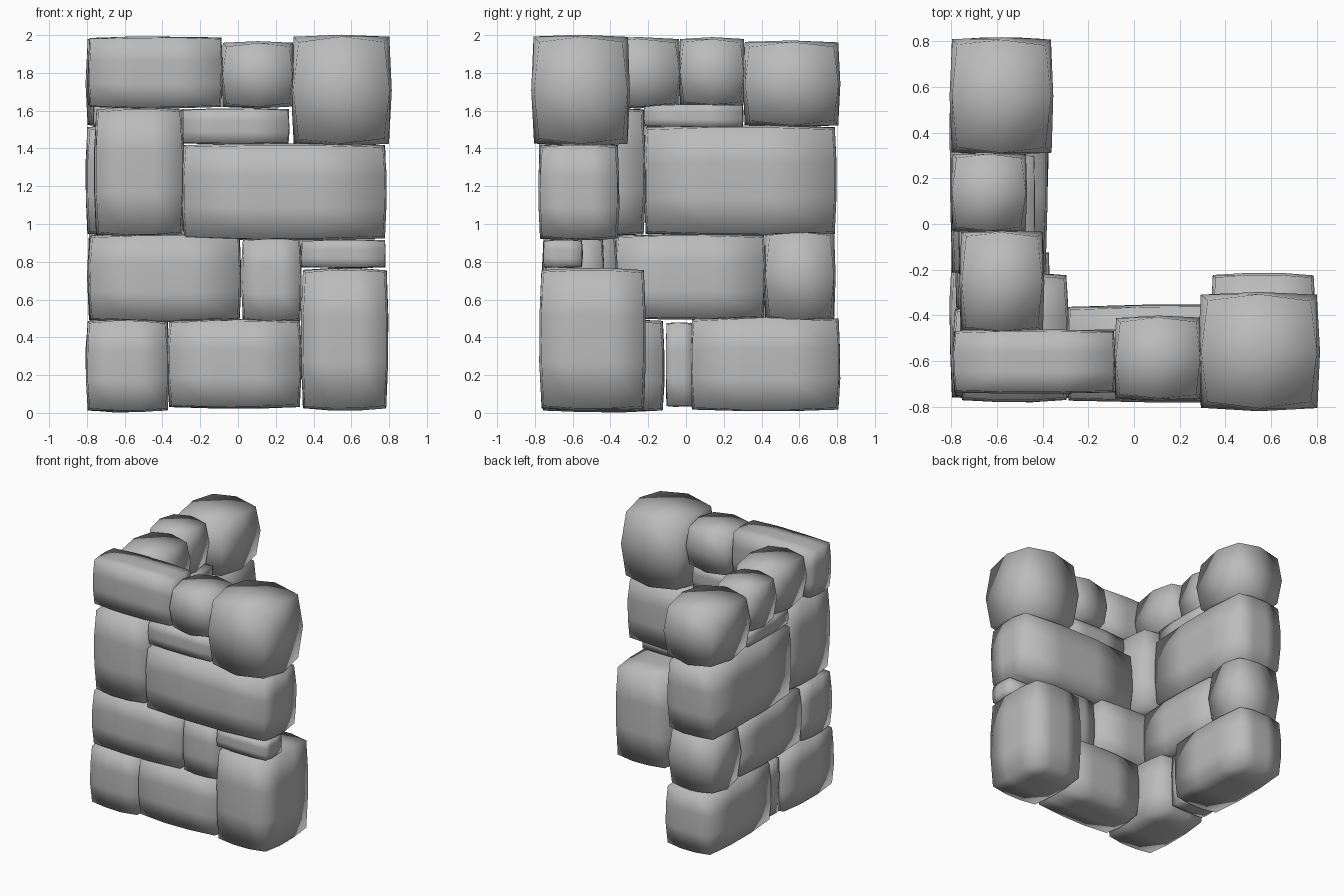
import bpy, bmesh, random
from mathutils import Vector

if "Cube" in bpy.data.objects:
    bpy.data.objects.remove(bpy.data.objects["Cube"], do_unlink=True)

random.seed(4)
stone_grey = bpy.data.materials.new("stone_grey")
stone_grey.use_nodes = True
GREY = (0.5, 0.5, 0.5, 1)
stone_grey.diffuse_color = GREY
stone_grey.node_tree.nodes["Principled BSDF"].inputs["Base Color"].default_value = GREY


def stone(name, x, y, z):
    """Pillow-shaped block filling the given ranges; stubby ones lose their corners."""
    low, high = (Vector(v) for v in zip(x, y, z))
    size, middle = high - low, (low + high) / 2
    compact = max(size) / min(size) < 1.4
    corner = 0.06 if compact else 0.01
    bm = bmesh.new()
    bmesh.ops.create_cube(bm, size=2)
    bmesh.ops.subdivide_edges(bm, edges=bm.edges[:], cuts=1 if compact else 2,
                              use_grid_fill=True)
    for v in bm.verts:
        p = v.co.copy()
        for i in range(3):
            a, b = p[(i + 1) % 3] ** 2, p[(i + 2) % 3] ** 2
            # bulging faces, softer edges, drawn-in corners
            inset = 0.045 * (a + b) + corner * a * b * p[i] ** 2
            inset = inset * min(size) + random.uniform(0, 0.008)
            v.co[i] = middle[i] + p[i] * (size[i] - inset) / 2
    mesh = bpy.data.meshes.new(name)
    bm.to_mesh(mesh)
    bm.free()
    mesh.materials.append(stone_grey)
    mesh.shade_smooth()
    bpy.context.collection.objects.link(bpy.data.objects.new(name, mesh))


# Bottom course
stone("bottom_corner_stone", (-.81, -.36), (-.77, -.11), (0, .5))
stone("bottom_front_stone", (-.375, .34), (-.77, -.36), (.02, .5))
stone("bottom_front_end_stone", (.33, .8), (-.78, -.21), (.01, .77))
stone("bottom_side_small_stone", (-.77, -.46), (-.11, .04), (.03, .48))
stone("bottom_side_end_stone", (-.8, -.37), (.02, .82), (.005, .51))

# Second course
stone("second_corner_stone", (-.795, .02), (-.765, -.36), (.48, .95))
stone("second_front_stone", (.015, .34), (-.75, -.43), (.48, .93))
stone("second_front_thin_stone", (.33, .785), (-.76, -.545), (.765, .92))
stone("second_side_stone", (-.79, -.39), (-.38, .425), (.49, .95))
stone("second_side_end_stone", (-.8, -.38), (.41, .795), (.48, .97))

# Third course
stone("third_corner_stone", (-.765, -.28), (-.785, -.21), (.93, 1.62))
stone("third_front_long_stone", (-.3, .79), (-.785, -.35), (.91, 1.43))
stone("third_front_thin_stone", (-.3, .275), (-.74, -.46), (1.42, 1.615))
stone("third_side_long_stone", (-.81, -.375), (-.225, .8), (.935, 1.525))
stone("third_side_thin_stone", (-.77, -.43), (-.225, .305), (1.51, 1.635))

# Top course
stone("top_corner_stone", (-.795, -.08), (-.745, -.46), (1.61, 1.995))
stone("top_front_stone", (-.09, .3), (-.775, -.4), (1.61, 1.97))
stone("top_front_end_stone", (.28, .815), (-.82, -.295), (1.41, 2.005))
stone("top_side_stone", (-.765, -.39), (-.48, -.025), (1.61, 1.99))
stone("top_side_small_stone", (-.805, -.465), (-.04, .315), (1.62, 1.99))
stone("top_side_end_stone", (-.81, -.35), (.3, .82), (1.51, 1.975))
